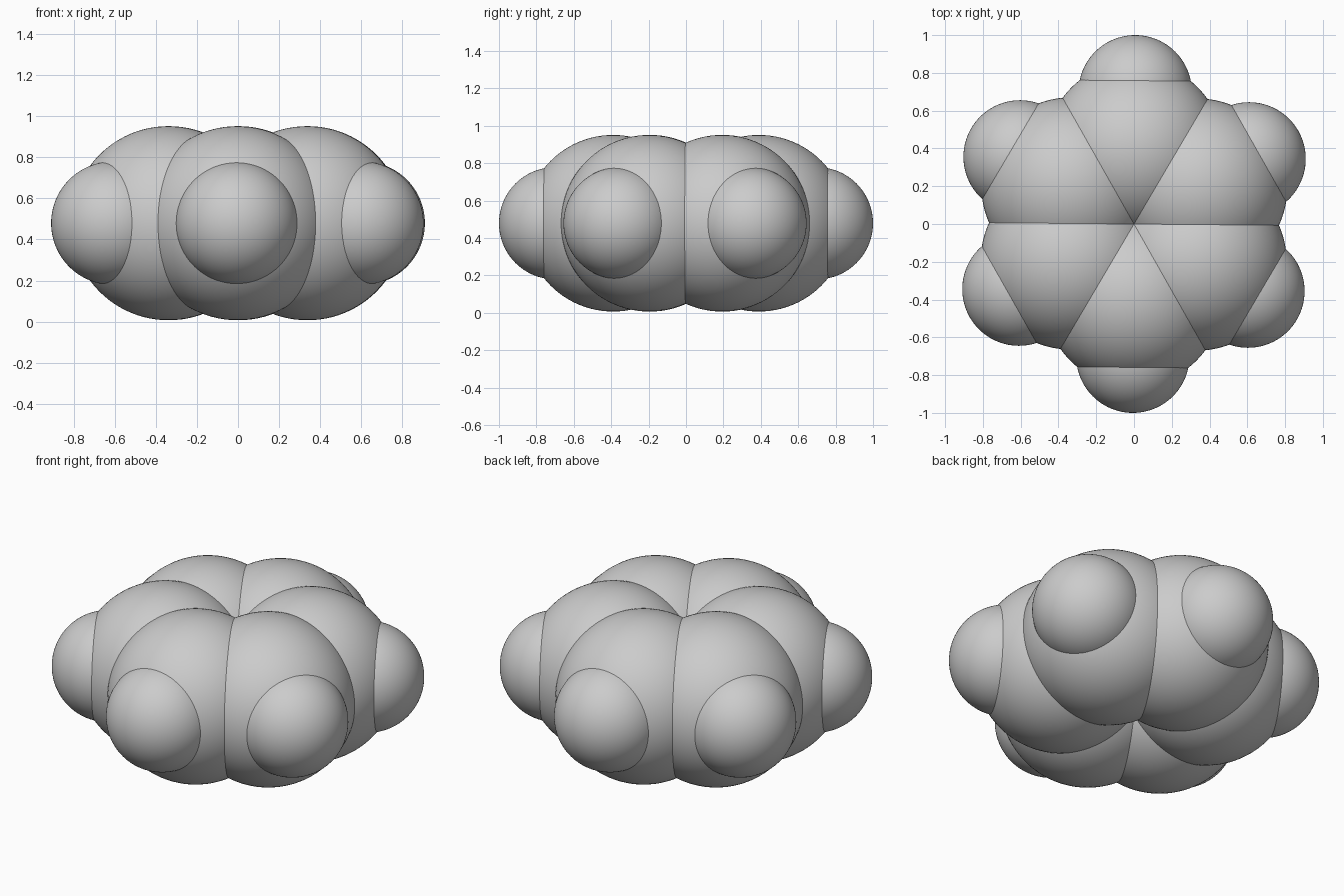
import bpy
from math import cos, sin, radians

cube = bpy.data.objects.get("Cube")
if cube:
    bpy.data.objects.remove(cube, do_unlink=True)

CENTRE_Z = 0.479
TWIST = -0.5  # slight turn of the whole ring, in degrees

grey = bpy.data.materials.new("plain grey")
grey.use_nodes = True
colour = (0.6, 0.6, 0.6, 1)
grey.diffuse_color = colour
grey.node_tree.nodes["Principled BSDF"].inputs["Base Color"].default_value = colour


def ball(name, angle, distance, radius):
    """Smooth sphere placed on a ring around the centre."""
    a = radians(angle + TWIST)
    bpy.ops.mesh.primitive_uv_sphere_add(
        segments=96, ring_count=48, radius=radius,
        location=(distance * cos(a), distance * sin(a), CENTRE_Z))
    obj = bpy.context.object
    obj.name = name
    obj.data.materials.append(grey)
    bpy.ops.object.shade_smooth()


# Six large overlapping balls, each with a smaller ball on its outer side
places = ["left_back", "back", "right_back", "right_front", "front", "left_front"]
for i, place in enumerate(places):
    angle = 30 + 60 * i
    ball("inner_ball_" + place, angle, 0.39, 0.472)
    ball("outer_ball_" + place, angle, 0.70, 0.30)
